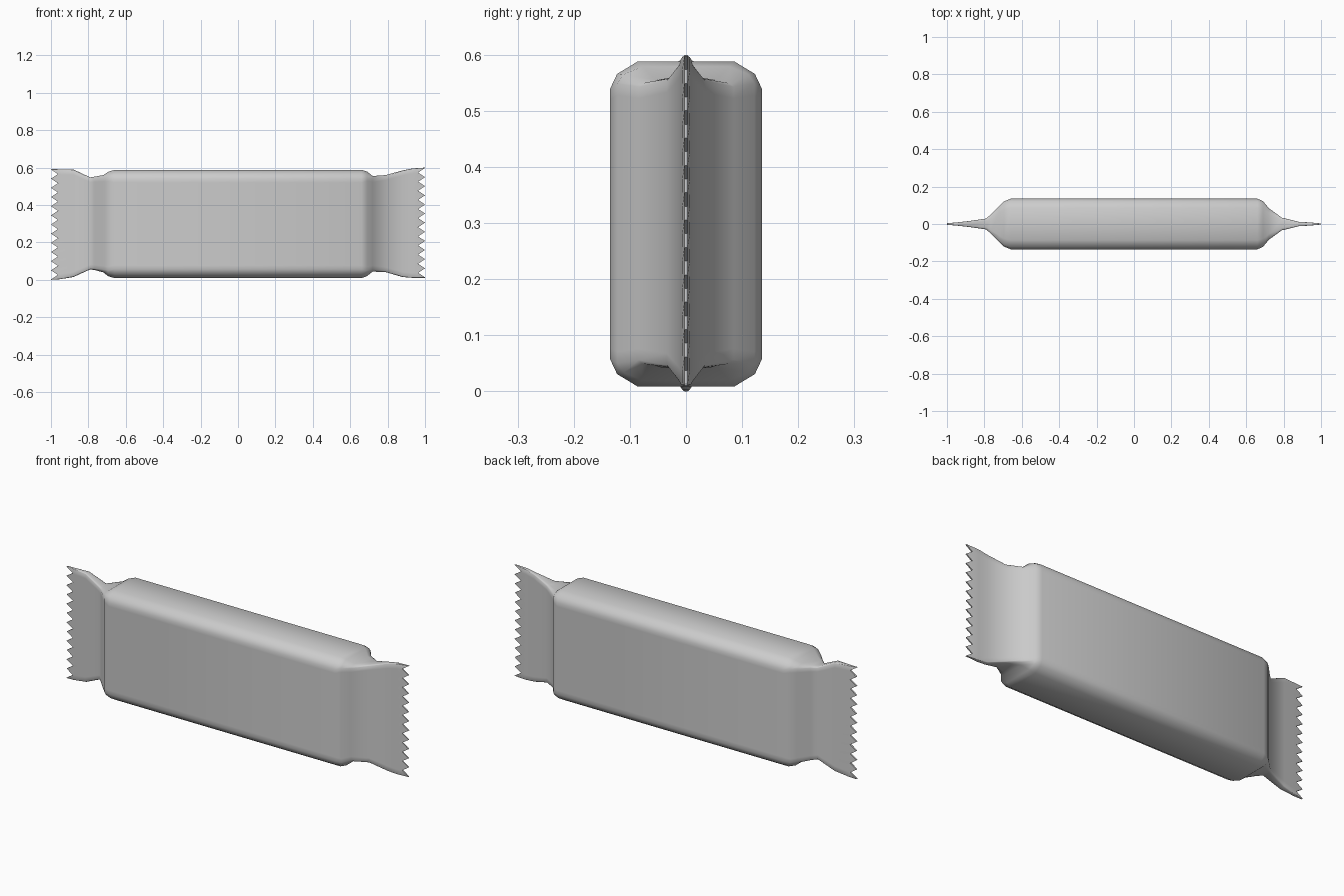
import bpy, bmesh

if "Cube" in bpy.data.objects:
    bpy.data.objects.remove(bpy.data.objects["Cube"])

TEETH = 12
N = TEETH * 2          # vertical segments on each broad face

# Sections along the wrapper: x, half depth, z bottom, z top, corner size
sections = [
    (-1.00, 0.004, 0.000, 0.592, 0.002),
    (-0.955, 0.008, 0.003, 0.591, 0.002),
    (-0.88, 0.016, 0.015, 0.590, 0.004),
    (-0.79, 0.029, 0.056, 0.548, 0.006),
    (-0.765, 0.052, 0.052, 0.552, 0.008),
    (-0.72, 0.098, 0.040, 0.560, 0.014),
    (-0.695, 0.121, 0.020, 0.577, 0.030),
    (-0.66, 0.135, 0.009, 0.588, 0.048),
    (0.66, 0.135, 0.009, 0.588, 0.048),
    (0.69, 0.122, 0.020, 0.579, 0.030),
    (0.72, 0.085, 0.044, 0.555, 0.012),
    (0.79, 0.034, 0.041, 0.560, 0.006),
    (0.88, 0.012, 0.015, 0.585, 0.004),
    (0.93, 0.009, 0.011, 0.595, 0.002),
    (0.955, 0.007, 0.011, 0.597, 0.002),
    (1.00, 0.003, 0.011, 0.600, 0.002),
]


def ring(bm, x, h, z0, z1, c, tooth=0.0):
    """Chamfered box section; tooth pulls every second point inwards."""
    face = [(x + (tooth if i % 2 else 0), -h, z0 + c + (z1 - z0 - 2 * c) * i / N)
            for i in range(N + 1)]
    top = [(x, -0.91 * h, z1 - 0.46 * c), (x, -0.64 * h, z1),
           (x, 0.64 * h, z1), (x, 0.91 * h, z1 - 0.46 * c)]
    back = [(px, h, pz) for px, _, pz in reversed(face)]
    bottom = [(x, 0.91 * h, z0 + 0.46 * c), (x, 0.64 * h, z0),
              (x, -0.64 * h, z0), (x, -0.91 * h, z0 + 0.46 * c)]
    return [bm.verts.new(p) for p in face + top + back + bottom]


def cap(bm, r):
    """Close the thin zigzag edge."""
    last = 2 * N + 5
    for i in range(N):
        bm.faces.new((r[i], r[i + 1], r[last - i - 1], r[last - i]))
    bm.faces.new(r[N:N + 6])
    bm.faces.new(r[last:] + [r[0]])


# Wrapper: body, pinched necks and serrated crimps in one skin
bm = bmesh.new()
rings = []
for k, s in enumerate(sections):
    tooth = 0.037 if k == 0 else -0.037 if k == len(sections) - 1 else 0
    rings.append(ring(bm, *s, tooth))
for a, b in zip(rings, rings[1:]):
    for i in range(len(a)):
        j = (i + 1) % len(a)
        bm.faces.new((a[i], a[j], b[j], b[i]))
cap(bm, rings[0])
cap(bm, rings[-1])
bmesh.ops.recalc_face_normals(bm, faces=bm.faces)

mesh = bpy.data.meshes.new("bar_wrapper")
bm.to_mesh(mesh)
bm.free()
wrapper = bpy.data.objects.new("bar_wrapper", mesh)
bpy.context.collection.objects.link(wrapper)
bpy.context.view_layer.objects.active = wrapper
wrapper.select_set(True)
bpy.ops.object.shade_smooth_by_angle(angle=0.87)
